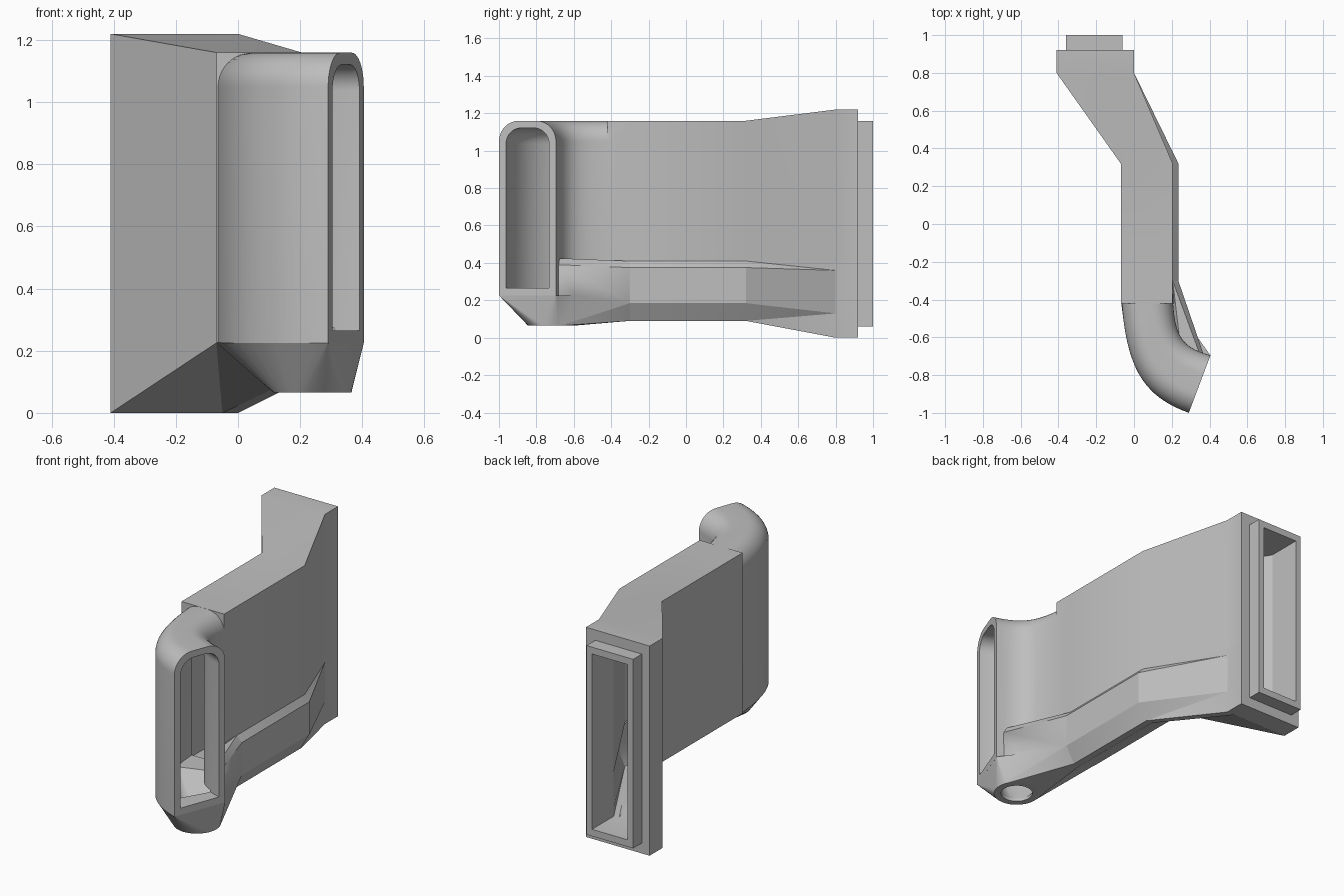
import bpy, bmesh, math
from mathutils import Vector

if "Cube" in bpy.data.objects:
    bpy.data.objects.remove(bpy.data.objects["Cube"])

grey = bpy.data.materials.new("light_grey_plastic")
grey.diffuse_color = (0.52, 0.52, 0.52, 1)
grey.use_nodes = True
grey.node_tree.nodes["Principled BSDF"].inputs["Base Color"].default_value = grey.diffuse_color


def finish(bm, name):
    bmesh.ops.recalc_face_normals(bm, faces=bm.faces)
    mesh = bpy.data.meshes.new(name)
    bm.to_mesh(mesh)
    bm.free()
    mesh.materials.append(grey)
    ob = bpy.data.objects.new(name, mesh)
    bpy.context.collection.objects.link(ob)
    return ob


def loft(name, rings):
    """Closed solid through rings that have equal point counts."""
    bm = bmesh.new()
    vs = [[bm.verts.new(p) for p in r] for r in rings]
    n = len(vs[0])
    for a, b in zip(vs, vs[1:]):
        for i in range(n):
            j = (i + 1) % n
            bm.faces.new((a[i], a[j], b[j], b[i]))
    bm.faces.new(vs[0])
    bm.faces.new(vs[-1])
    bmesh.ops.triangulate(bm, faces=[f for f in bm.faces if len(f.verts) == 4])
    return finish(bm, name)


def hull(name, points):
    bm = bmesh.new()
    for p in points:
        bm.verts.new(p)
    res = bmesh.ops.convex_hull(bm, input=bm.verts)
    junk = [g for g in res["geom_interior"] if isinstance(g, bmesh.types.BMVert)]
    bmesh.ops.delete(bm, geom=junk, context='VERTS')
    return finish(bm, name)


def box(name, x0, x1, y0, y1, z0, z1):
    return hull(name, [(x, y, z) for x in (x0, x1) for y in (y0, y1) for z in (z0, z1)])


def circle(r, z, n=40):
    return [(0.24 + r * math.cos(2 * math.pi * i / n),
             -0.72 + r * math.sin(2 * math.pi * i / n), z) for i in range(n)]


def at_y(profile, y):
    return [(x, y, z) for x, z in profile]


def bezier(p, t):
    s = 1 - t
    w = (s**3, 3 * s * s * t, 3 * s * t * t, t**3)
    return sum((Vector(q) * k for q, k in zip(p, w)), Vector((0, 0)))


OUTSIDE = [(-0.07, -0.32), (-0.055, -0.75), (0.04, -0.91), (0.29, -1.0)]
INSIDE = [(0.205, -0.32), (0.205, -0.60), (0.25, -0.65), (0.405, -0.695)]


def pair(t, inset=0.0):
    a, b = bezier(OUTSIDE, t), bezier(INSIDE, t)
    d = (b - a).normalized() * inset
    return a + d, b - d


def arch(a, b, z0, z1, r, n=10):
    """Upright section from a to b with a rounded top."""
    w = (b - a).length
    d = (b - a) / w
    pts = [(0, z0), (w, z0)]
    for cx, start in ((w - r, 0), (r, 90)):
        for i in range(n + 1):
            ang = math.radians(start + 90 * i / n)
            pts.append((cx + r * math.cos(ang), z1 - r + r * math.sin(ang)))
    return [(a.x + d.x * u, a.y + d.y * u, z) for u, z in pts]


def bend(name, inset, z0, z1, r, extend):
    steps = 24
    rings = [arch(*pair(i / steps, inset), z0, z1, r) for i in range(steps + 1)]
    if extend:
        rings.append([(x + 0.942 * extend, y - 0.335 * extend, z) for x, y, z in rings[-1]])
    return loft(name, rings)


def combine(target, others, op):
    bpy.context.view_layer.objects.active = target
    for o in others:
        m = target.modifiers.new(o.name, 'BOOLEAN')
        m.operation, m.solver, m.object = op, 'EXACT', o
        bpy.ops.object.modifier_apply(modifier=m.name)
        bpy.data.objects.remove(o)


# Outer duct: rear flange, sloping transition and straight run with side channel
flange = [(-0.41, 1.22), (-0.41, 0), (-0.05, 0), (0, 0),
          (0, 0.13), (0, 0.36), (0, 0.41), (0, 1.22)]
run = [(-0.07, 1.16), (-0.07, 0.225), (0.14, 0.09), (0.18, 0.09),
       (0.235, 0.185), (0.235, 0.375), (0.205, 0.41), (0.205, 1.16)]
duct = loft("air_duct", [at_y(flange, 0.92), at_y(flange, 0.8),
                         at_y(run, 0.32), at_y(run, -0.3), at_y(run, -0.42)])

# Rear spigot, curved outlet, drain funnel and channel leading to the drain
spigot = box("spigot", -0.36, -0.06, 0.86, 1.0, 0.06, 1.16)
elbow = bend("elbow", 0.0005, 0.225, 1.1595, 0.11, 0)
rim = [(p.x, p.y, 0.226) for i in range(4, 25) for p in pair(i / 24, 0.0005)]
funnel = hull("drain_funnel", rim + circle(0.125, 0.065)
              + [(-0.069, -0.41, 0.226), (0.14, -0.41, 0.091), (0.2, -0.41, 0.226)])
channel = hull("drain_channel", at_y(run[2:7], -0.301) + circle(0.125, 0.065)
               + circle(0.125, 0.2)
               + [(0.365, -0.68, 0.39), (0.345, -0.68, 0.425), (0.25, -0.68, 0.425)])
combine(duct, [spigot, elbow, funnel, channel], 'UNION')

# Hollow interior
mouth = [(-0.325, 1.12), (-0.325, 0.10), (-0.13, 0.10), (-0.095, 0.10),
         (-0.095, 0.15), (-0.095, 0.36), (-0.095, 0.41), (-0.095, 1.12)]
bore = [(-0.035, 1.12), (-0.035, 0.25), (0.14, 0.135), (0.17, 0.135),
        (0.2, 0.2), (0.2, 0.36), (0.168, 0.395), (0.168, 1.12)]
run_bore = loft("run_bore", [at_y(mouth, 1.05), at_y(mouth, 0.8),
                             at_y(bore, 0.32), at_y(bore, -0.385)])
elbow_bore = bend("elbow_bore", 0.04, 0.265, 1.121, 0.085, 0.05)
inner_rim = [(p.x, p.y, 0.275) for i in range(5, 21) for p in pair(i / 24, 0.042)]
funnel_bore = hull("funnel_bore", inner_rim + circle(0.085, 0.08))
drain_hole = hull("drain_hole", circle(0.086, 0.03) + circle(0.086, 0.2))
combine(duct, [run_bore, elbow_bore, funnel_bore, drain_hole], 'DIFFERENCE')

# Smooth curved walls, keep hard edges
bpy.ops.object.select_all(action='DESELECT')
duct.select_set(True)
bpy.context.view_layer.objects.active = duct
bpy.ops.object.shade_smooth_by_angle(angle=math.radians(25))
